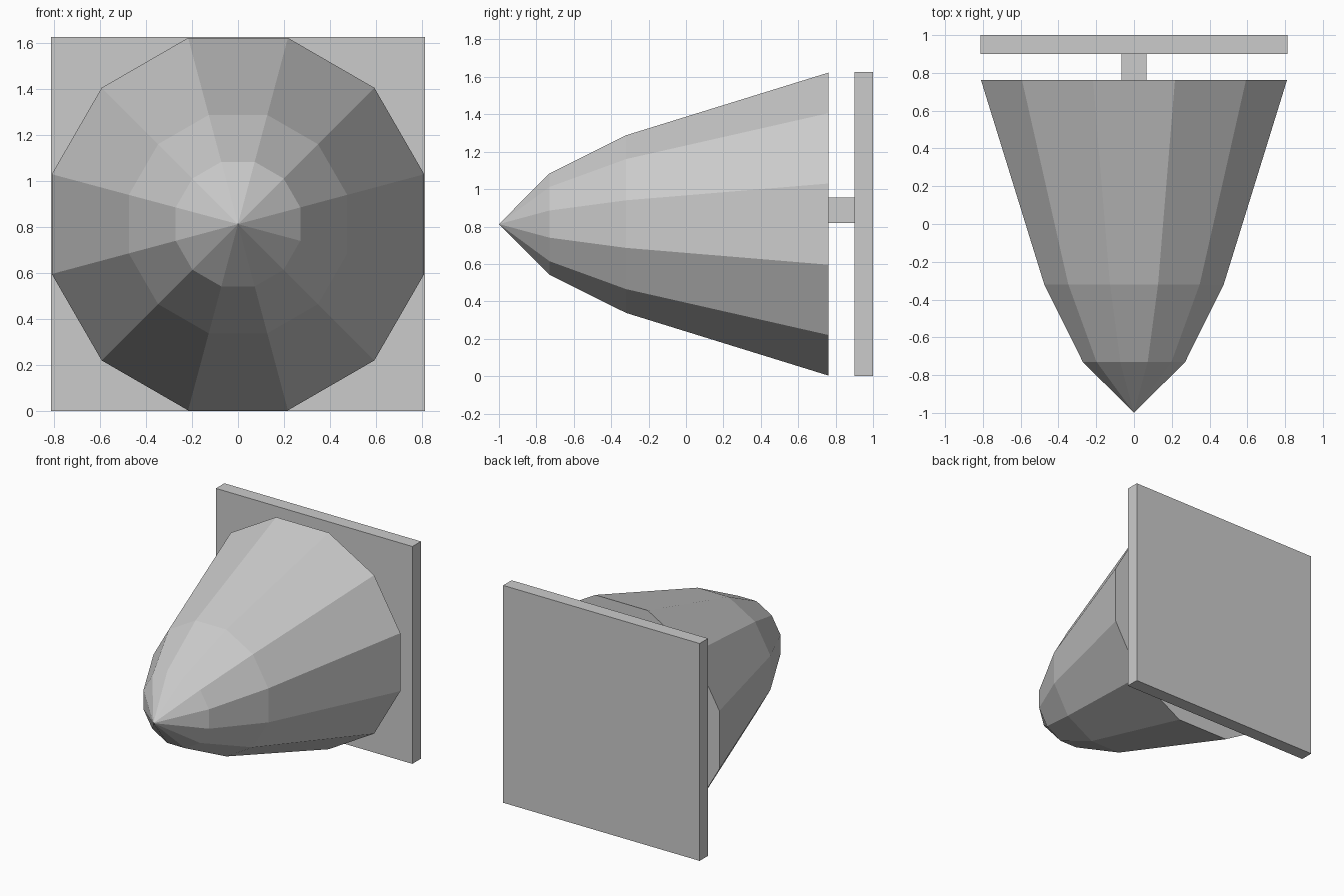
import bpy, bmesh, math

if "Cube" in bpy.data.objects:
    bpy.data.objects.remove(bpy.data.objects["Cube"])

SIDES = 12
HALF = 0.813          # half width of the plate and of the nose's wide end
CENTRE_Z = 0.813


def box(name, low, high):
    mid = [(a + b) / 2 for a, b in zip(low, high)]
    bpy.ops.mesh.primitive_cube_add(size=1, location=mid)
    obj = bpy.context.object
    obj.name = name
    obj.scale = [b - a for a, b in zip(low, high)]
    return obj


def faceted_nose(name, tip_y, profile):
    """Rings of (y, half width) around the y axis, closed by a tip and a flat back."""
    bm = bmesh.new()
    rings = []
    for y, half in profile:
        r = half / math.cos(math.pi / SIDES)
        angles = [2 * math.pi * (i + 0.5) / SIDES for i in range(SIDES)]
        rings.append([bm.verts.new((r * math.cos(a), y, CENTRE_Z + r * math.sin(a)))
                      for a in angles])
    tip = bm.verts.new((0, tip_y, CENTRE_Z))
    for i in range(SIDES):
        j = (i + 1) % SIDES
        bm.faces.new((tip, rings[0][i], rings[0][j]))
        for a, b in zip(rings, rings[1:]):
            bm.faces.new((a[i], b[i], b[j], a[j]))
    bm.faces.new(rings[-1])
    bmesh.ops.recalc_face_normals(bm, faces=bm.faces)
    mesh = bpy.data.meshes.new(name)
    bm.to_mesh(mesh)
    bm.free()
    obj = bpy.data.objects.new(name, mesh)
    bpy.context.collection.objects.link(obj)
    return obj


# Pointed twelve-sided body, tip to the front
faceted_nose("nose_cone", -1.0, [(-0.73, 0.271), (-0.32, 0.475), (0.762, HALF - 0.003)])

# Short square stem, set a little above the middle
box("stem", (-0.067, 0.762, 0.82), (0.067, 0.90, 0.954))

# Square backing plate
box("wall_plate", (-HALF, 0.90, 0), (HALF, 1.0, 2 * HALF))
